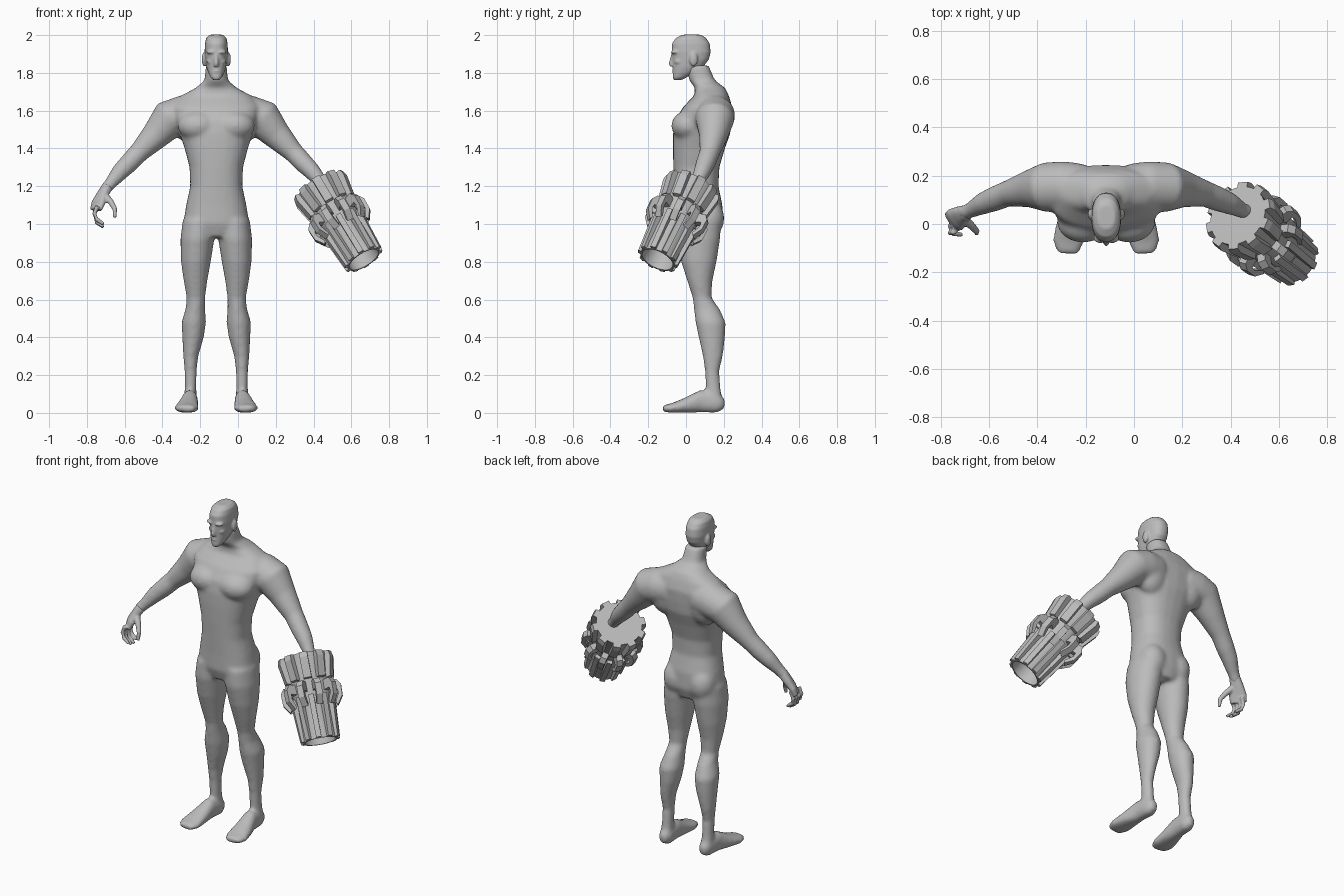
import bpy, bmesh, math
from mathutils import Vector, Matrix

cube = bpy.data.objects.get("Cube")
if cube:
    bpy.data.objects.remove(cube, do_unlink=True)

grey = bpy.data.materials.new("clay_grey")
grey.use_nodes = True
colour = (0.5, 0.5, 0.5, 1)
grey.diffuse_color = colour
grey.node_tree.nodes["Principled BSDF"].inputs["Base Color"].default_value = colour

BODY_X = -0.115
X, Y, Z = Vector((1, 0, 0)), Vector((0, 1, 0)), Vector((0, 0, 1))


def loft(bm, rows, level=False, power=2.0, sides=24):
    """Closed tube through rows of (x, y, z, half width, half depth)."""
    centres = [Vector(r[:3]) for r in rows]
    rings = []
    for i, row in enumerate(rows):
        along = centres[min(i + 1, len(rows) - 1)] - centres[max(i - 1, 0)]
        side = along.cross(Z).normalized()
        up = side.cross(along).normalized()
        if level:
            side, up = X, Y
        ring = []
        for k in range(sides):
            a = math.tau * k / sides
            c, s = math.cos(a), math.sin(a)
            u = math.copysign(abs(c) ** (2 / power), c) * row[3]
            v = math.copysign(abs(s) ** (2 / power), s) * row[4]
            ring.append(bm.verts.new(centres[i] + side * u + up * v))
        rings.append(ring)
    for low, high in zip(rings, rings[1:]):
        for k in range(sides):
            j = (k + 1) % sides
            bm.faces.new((low[k], low[j], high[j], high[k]))
    bm.faces.new(rings[0][::-1])
    bm.faces.new(rings[-1])


def blob(bm, centre, radii):
    """Ellipsoid."""
    matrix = Matrix.Translation(centre) @ Matrix.Diagonal((*radii, 1))
    bmesh.ops.create_uvsphere(bm, u_segments=20, v_segments=12, radius=1, matrix=matrix)


def finish(bm, name, location=(0, 0, 0)):
    bmesh.ops.recalc_face_normals(bm, faces=bm.faces[:])
    mesh = bpy.data.meshes.new(name)
    bm.to_mesh(mesh)
    bm.free()
    mesh.materials.append(grey)
    obj = bpy.data.objects.new(name, mesh)
    obj.location = location
    bpy.context.collection.objects.link(obj)
    return obj


def fuse(obj, voxel, rounds):
    """Merge overlapping volumes into one smooth skin."""
    remesh = obj.modifiers.new("fuse", 'REMESH')
    remesh.mode = 'VOXEL'
    remesh.voxel_size = voxel
    remesh.use_smooth_shade = True
    soften = obj.modifiers.new("soften", 'SMOOTH')
    soften.factor = 0.5
    soften.iterations = rounds


# Torso and neck
bm = bmesh.new()
torso = [(.93, .07, .09, .10), (1.0, .07, .175, .125), (1.1, .068, .16, .125),
         (1.2, .055, .138, .117), (1.3, .055, .142, .122), (1.4, .068, .168, .138),
         (1.48, .083, .195, .152), (1.55, .092, .22, .15), (1.62, .115, .235, .13),
         (1.68, .135, .185, .092), (1.72, .128, .11, .08), (1.76, .085, .062, .068),
         (1.84, .06, .055, .06)]
loft(bm, [(0, y, z, w, d) for z, y, w, d in torso], level=True, power=2.4)

# Limbs, mirrored about the body's centre plane
leg = [(.08, .137, .15, .034, .04), (.14, .136, .143, .031, .04), (.22, .136, .138, .032, .038),
       (.3, .135, .142, .04, .053), (.4, .123, .137, .057, .07), (.48, .119, .13, .065, .08),
       (.55, .111, .11, .052, .068), (.61, .108, .085, .049, .05), (.7, .11, .073, .063, .067),
       (.8, .108, .068, .079, .094), (.92, .1, .065, .09, .116), (1.02, .09, .068, .088, .118)]
foot = [(.135, .205, .045, .02, .025), (.135, .17, .05, .039, .05), (.14, .08, .062, .042, .06),
        (.15, 0, .04, .056, .04), (.157, -.07, .026, .066, .026), (.16, -.122, .022, .045, .018)]
arm = [(.1, .15, 1.58, .1), (.18, .155, 1.575, .105), (.25, .152, 1.555, .103), (.32, .145, 1.47, .077),
       (.41, .125, 1.378, .054), (.46, .105, 1.325, .052), (.51, .085, 1.275, .046),
       (.56, .058, 1.215, .033), (.59, .045, 1.18, .031)]
for s in (-1, 1):
    loft(bm, [(s * x, y, z, w, d) for z, x, y, w, d in leg], level=True)
    loft(bm, [(s * x, y, z, w, d) for x, y, z, w, d in foot], power=2.3)
    loft(bm, [(s * x, y, z, r, r) for x, y, z, r in arm])
    blob(bm, (s * .095, .01, 1.52), (.11, .088, .08))      # chest muscle
    blob(bm, (s * .085, .125, 1.03), (.08, .078, .1))      # buttock
    blob(bm, (s * .13, .165, 1.55), (.1, .08, .13))        # shoulder blade
fuse(finish(bm, "body", (BODY_X, 0, 0)), .011, 8)

# Head with brow, nose, mouth and ears
bm = bmesh.new()
skull = [(1.762, -.045, .016, .02), (1.775, -.035, .03, .036), (1.8, -.012, .042, .058),
         (1.83, .01, .052, .08), (1.87, .024, .058, .097), (1.91, .028, .062, .103),
         (1.955, .026, .06, .1), (1.985, .026, .054, .08), (2.002, .03, .036, .05)]
loft(bm, [(0, y, z, w, d) for z, y, w, d in skull], level=True, power=2.3)
loft(bm, [(0, -.065, 1.835, .015, .022), (0, -.068, 1.85, .014, .025),
          (0, -.062, 1.905, .008, .014)], level=True)
blob(bm, (0, -.06, 1.81), (.022, .014, .007))
for s in (-1, 1):
    blob(bm, (s * .025, -.058, 1.91), (.03, .022, .01))
    blob(bm, (s * .032, -.032, 1.86), (.02, .03, .018))
    blob(bm, (s * .065, .04, 1.872), (.012, .022, .037))
fuse(finish(bm, "head", (BODY_X, 0, 0)), .006, 3)

# Right hand with curled fingers and thumb
bm = bmesh.new()
loft(bm, [(-.69, .05, 1.2, .03, .028), (-.715, .038, 1.16, .038, .026),
          (-.738, .02, 1.115, .05, .023), (-.752, .01, 1.075, .048, .017)], power=2.4)
for i in range(4):
    y = .046 - .026 * i
    drop = (0, .012, .01, -.005)[i]
    loft(bm, [(-.745, y, 1.095, .013, .014), (-.76, y - .003, 1.055, .012, .013),
              (-.748, y - .008, 1.02 - drop, .011, .012),
              (-.712, y - .012, .995 - drop, .009, .009)], sides=12)
loft(bm, [(-.705, .02, 1.15, .022, .02), (-.672, -.008, 1.115, .016, .016),
          (-.652, -.03, 1.08, .013, .013), (-.652, -.04, 1.035, .009, .009)], sides=12)
fuse(finish(bm, "right_hand"), .005, 3)

# Arm cannon: local z runs from the wrist plate to the muzzle
TOP = Vector((.43, .035, 1.195))
AIM = Vector((.235, -.185, -.38)).to_track_quat('Z', 'Y')


def place(obj):
    obj.location = TOP
    obj.rotation_mode = 'QUATERNION'
    obj.rotation_quaternion = AIM


bm = bmesh.new()
core = [(0, 0), (.13, 0), (.115, .13), (.108, .24), (.098, .28), (.097, .488),
        (.088, .488), (.082, .38), (0, .38)]
verts = [bm.verts.new((r, 0, t)) for r, t in core]
edges = [bm.edges.new(pair) for pair in zip(verts, verts[1:])]
bmesh.ops.spin(bm, geom=verts + edges, cent=(0, 0, 0), axis=Z, angle=math.tau, steps=40)
bmesh.ops.remove_doubles(bm, verts=bm.verts[:], dist=.0001)
barrel = finish(bm, "cannon_barrel")
place(barrel)
bpy.ops.object.select_all(action='DESELECT')
barrel.select_set(True)
bpy.context.view_layer.objects.active = barrel
bpy.ops.object.shade_smooth_by_angle(angle=math.radians(30))


def ribs(name, profile, width, count, turn):
    """Ring of flat-sided teeth made from one (radius, length) profile."""
    bm = bmesh.new()
    for i in range(count):
        spin = Matrix.Rotation(math.tau * (i + turn) / count, 3, 'Z')
        left, right = ([bm.verts.new(spin @ Vector((r, s * width / 2, t))) for r, t in profile]
                       for s in (-1, 1))
        bm.faces.new(left)
        bm.faces.new(right[::-1])
        for k in range(len(profile)):
            j = (k + 1) % len(profile)
            bm.faces.new((left[j], left[k], right[k], right[j]))
    place(finish(bm, name))


ribs("cannon_upper_teeth", [(.1, 0), (.15, 0), (.157, .03), (.137, .145), (.1, .15)], .046, 10, 0)
ribs("cannon_claws", [(.1, .165), (.15, .16), (.17, .19), (.168, .255), (.135, .305),
                      (.125, .29), (.148, .24), (.145, .215), (.1, .22)], .036, 10, .5)
ribs("cannon_lower_ribs", [(.09, .24), (.128, .24), (.124, .29), (.112, .485), (.09, .485)],
     .03, 10, 0)
